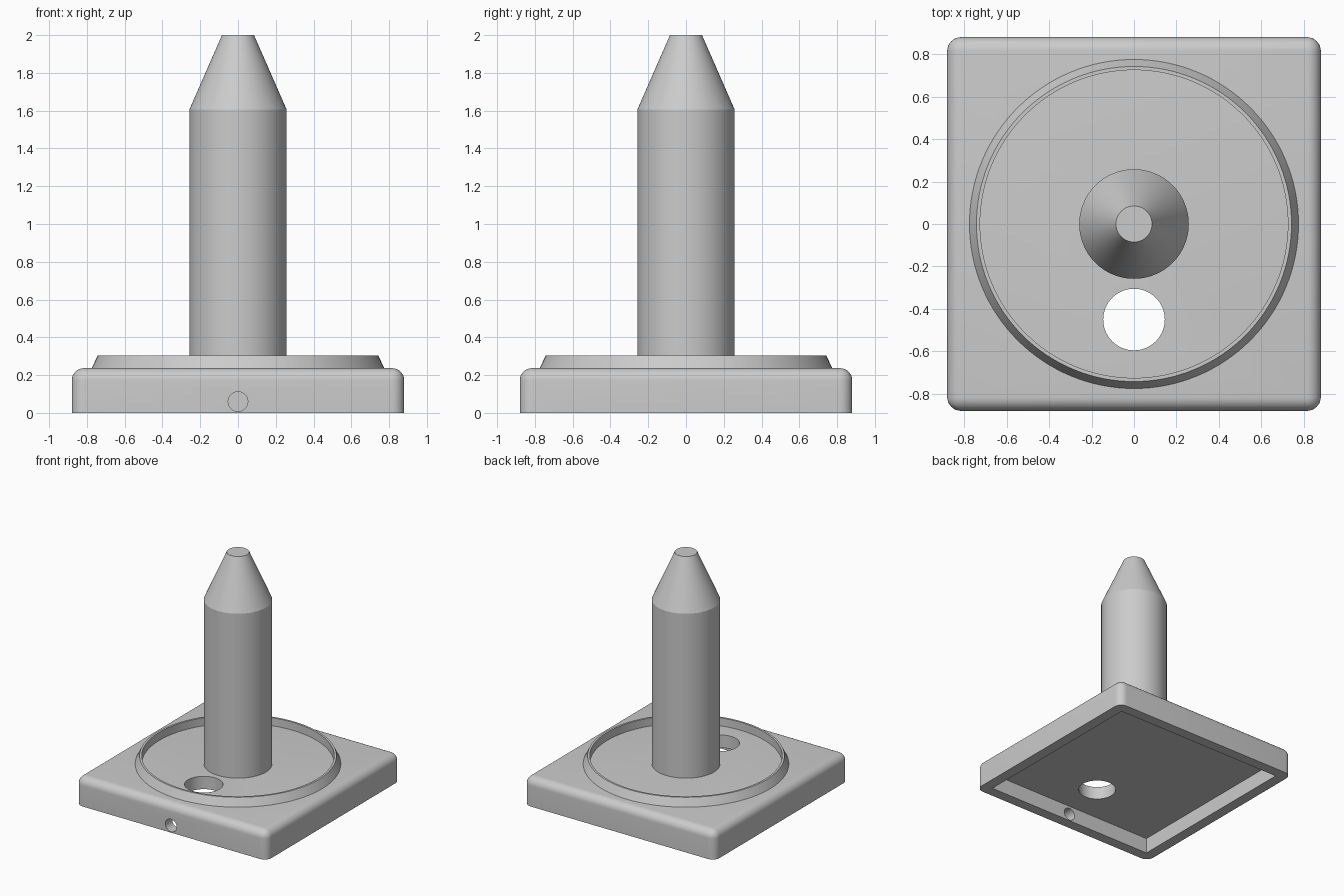
import bpy, bmesh, math

if "Cube" in bpy.data.objects:
    bpy.data.objects.remove(bpy.data.objects["Cube"], do_unlink=True)

HALF, BASE_TOP, ROUND = 0.88, 0.237, 0.065
WALL, CAVITY_TOP = 0.09, 0.13

grey = bpy.data.materials.new("plain grey")
grey.use_nodes = True
COLOUR = (0.6, 0.6, 0.6, 1)
grey.diffuse_color = COLOUR
grey.node_tree.nodes["Principled BSDF"].inputs["Base Color"].default_value = COLOUR


def add_object(name, bm):
    bmesh.ops.recalc_face_normals(bm, faces=bm.faces)
    mesh = bpy.data.meshes.new(name)
    bm.to_mesh(mesh)
    bm.free()
    mesh.materials.append(grey)
    obj = bpy.data.objects.new(name, mesh)
    bpy.context.collection.objects.link(obj)
    return obj


def box(name, half, bottom, top, rounding=0):
    bm = bmesh.new()
    bmesh.ops.create_cube(bm, size=1)
    for v in bm.verts:
        v.co.x *= 2 * half
        v.co.y *= 2 * half
        v.co.z = top if v.co.z > 0 else bottom
    if rounding:
        # round every edge except the four along the bottom
        edges = [e for e in bm.edges if max(v.co.z for v in e.verts) == max(w.co.z for w in bm.verts)]
        bmesh.ops.bevel(bm, geom=edges, offset=rounding, segments=8, profile=0.5, affect='EDGES')
    return add_object(name, bm)


def lathe(name, profile, steps=96, closed=False):
    bm = bmesh.new()
    verts = [bm.verts.new((r, 0, z)) for r, z in profile]
    pairs = list(zip(verts, verts[1:])) + ([(verts[-1], verts[0])] if closed else [])
    edges = [bm.edges.new(p) for p in pairs]
    bmesh.ops.spin(bm, geom=verts + edges, cent=(0, 0, 0), axis=(0, 0, 1),
                   angle=2 * math.pi, steps=steps, use_merge=True)
    bmesh.ops.remove_doubles(bm, verts=bm.verts, dist=1e-5)
    return add_object(name, bm)


def activate(obj):
    bpy.ops.object.select_all(action='DESELECT')
    obj.select_set(True)
    bpy.context.view_layer.objects.active = obj


def cut(target, cutter):
    cutter.hide_render = True
    mod = target.modifiers.new("cut", 'BOOLEAN')
    mod.operation, mod.solver, mod.object = 'DIFFERENCE', 'EXACT', cutter
    activate(target)
    bpy.ops.object.modifier_apply(modifier=mod.name)
    bpy.data.objects.remove(cutter, do_unlink=True)


def rod(name, radius, length):
    h = length / 2
    return lathe(name, [(0, -h), (radius, -h), (radius, h), (0, h)], 64)


# Hollow rounded base
base = box("base", HALF, 0, BASE_TOP, ROUND)
cut(base, box("cavity_cutter", HALF - WALL, -0.2, CAVITY_TOP))

# Large hole through the top plate
hole = rod("plate_hole_cutter", 0.145, 1)
hole.location = (0, -0.45, 0.2)
cut(base, hole)

# Small cable hole through the front wall
hole = rod("cable_hole_cutter", 0.052, 0.4)
hole.location = (0, -HALF, 0.06)
hole.rotation_euler = (math.pi / 2, 0, 0)
cut(base, hole)

# Raised lip with a sloping outer side
ring = lathe("raised_ring", [(0.775, BASE_TOP - 0.005), (0.775, BASE_TOP), (0.742, 0.304),
                             (0.725, 0.304), (0.725, BASE_TOP - 0.005)], 128, closed=True)

# Central post with a tapered tip
post = lathe("tapered_post", [(0, 0.2), (0.258, 0.2), (0.258, 1.605), (0.085, 2), (0, 2)])

for obj in (base, ring, post):
    activate(obj)
    bpy.ops.object.shade_smooth_by_angle(angle=math.radians(20))
